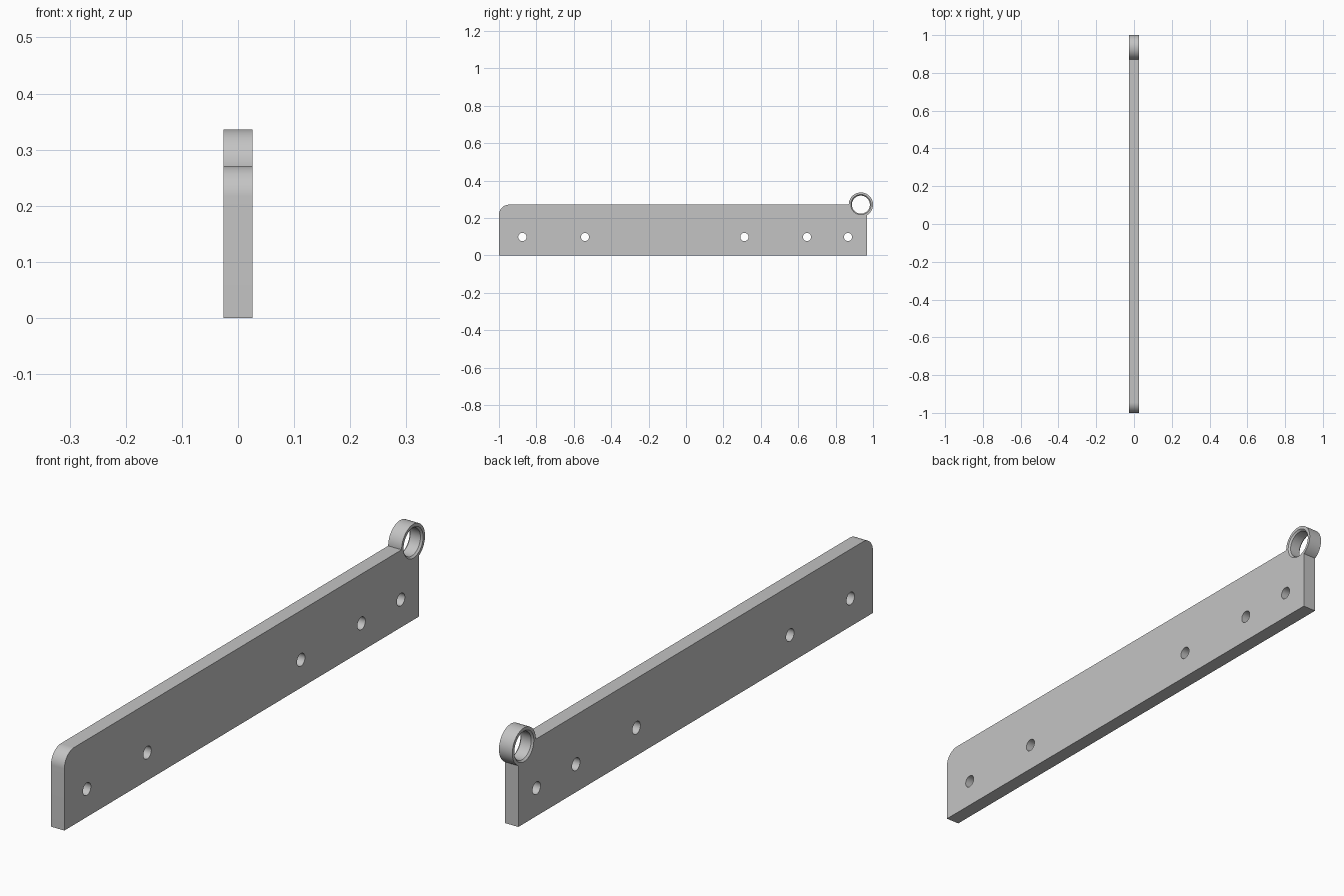
import bpy, bmesh, math

cube = bpy.data.objects.get("Cube")
if cube:
    bpy.data.objects.remove(cube, do_unlink=True)

HALF = 0.026                      # half thickness along x
TOP, FRONT, BACK = 0.271, -1.0, 0.967
EYE_Y, EYE_R, BORE_R = 0.935, 0.065, 0.048
CORNER = 0.055

steel = bpy.data.materials.new("plain grey steel")
steel.use_nodes = True
GREY = (0.55, 0.55, 0.55, 1)
steel.diffuse_color = GREY
steel.node_tree.nodes["Principled BSDF"].inputs["Base Color"].default_value = GREY


def add_object(name, bm):
    bmesh.ops.recalc_face_normals(bm, faces=bm.faces)
    mesh = bpy.data.meshes.new(name)
    bm.to_mesh(mesh)
    bm.free()
    mesh.materials.append(steel)
    obj = bpy.data.objects.new(name, mesh)
    bpy.context.collection.objects.link(obj)
    return obj


def circle(y, z, r, n=64):
    return [(y + r * math.cos(2 * math.pi * i / n),
             z + r * math.sin(2 * math.pi * i / n)) for i in range(n)]


def prism(name, outline, half):
    """Extrude a y-z outline symmetrically along x."""
    bm = bmesh.new()
    face = bm.faces.new([bm.verts.new((-half, y, z)) for y, z in outline])
    side = bmesh.ops.extrude_face_region(bm, geom=[face])["geom"]
    verts = [v for v in side if isinstance(v, bmesh.types.BMVert)]
    bmesh.ops.translate(bm, verts=verts, vec=(2 * half, 0, 0))
    return add_object(name, bm)


def tube(name, y, z, sections):
    """Join a closed loop of (x, radius) rings into a tube."""
    bm = bmesh.new()
    rings = [[bm.verts.new((x, a, b)) for a, b in circle(y, z, r)]
             for x, r in sections]
    for k, ring in enumerate(rings):
        nxt = rings[(k + 1) % len(rings)]
        for i in range(len(ring)):
            j = (i + 1) % len(ring)
            bm.faces.new((ring[i], ring[j], nxt[j], nxt[i]))
    return add_object(name, bm)


def smooth(obj):
    bpy.ops.object.select_all(action="DESELECT")
    obj.select_set(True)
    bpy.context.view_layer.objects.active = obj
    bpy.ops.object.shade_smooth_by_angle(angle=math.radians(30))


# Long flat plate with a rounded upper front corner
outline = [(FRONT, 0), (BACK, 0), (BACK, TOP)]
for i in range(17):
    a = math.pi / 2 * (1 + i / 16)
    outline.append((FRONT + CORNER + CORNER * math.cos(a),
                    TOP - CORNER + CORNER * math.sin(a)))
plate = prism("hinge_plate", outline, HALF)

# Screw holes, and the seat that the eye sits in
cuts = [(y, 0.098, 0.022) for y in (-0.875, -0.54, 0.312, 0.647, 0.866)]
cuts.append((EYE_Y, TOP, EYE_R))
for i, (y, z, r) in enumerate(cuts):
    cutter = prism(f"hole_cutter_{i}", circle(y, z, r), HALF * 2)
    mod = plate.modifiers.new("hole", "BOOLEAN")
    mod.operation, mod.solver, mod.object = "DIFFERENCE", "EXACT", cutter

# Bake the cuts into the plate and discard the cutters
bpy.context.view_layer.update()
result = plate.evaluated_get(bpy.context.evaluated_depsgraph_get())
cut_mesh = bpy.data.meshes.new_from_object(result)
plate.modifiers.clear()
plate.data = cut_mesh
for obj in [o for o in bpy.data.objects if o.name.startswith("hole_cutter")]:
    bpy.data.objects.remove(obj, do_unlink=True)
smooth(plate)

# Hinge eye with lightly chamfered bore
CH = 0.006
eye = tube("hinge_eye", EYE_Y, TOP, [
    (-HALF, EYE_R), (HALF, EYE_R), (HALF, BORE_R + CH), (HALF - CH, BORE_R),
    (CH - HALF, BORE_R), (-HALF, BORE_R + CH)])
smooth(eye)
